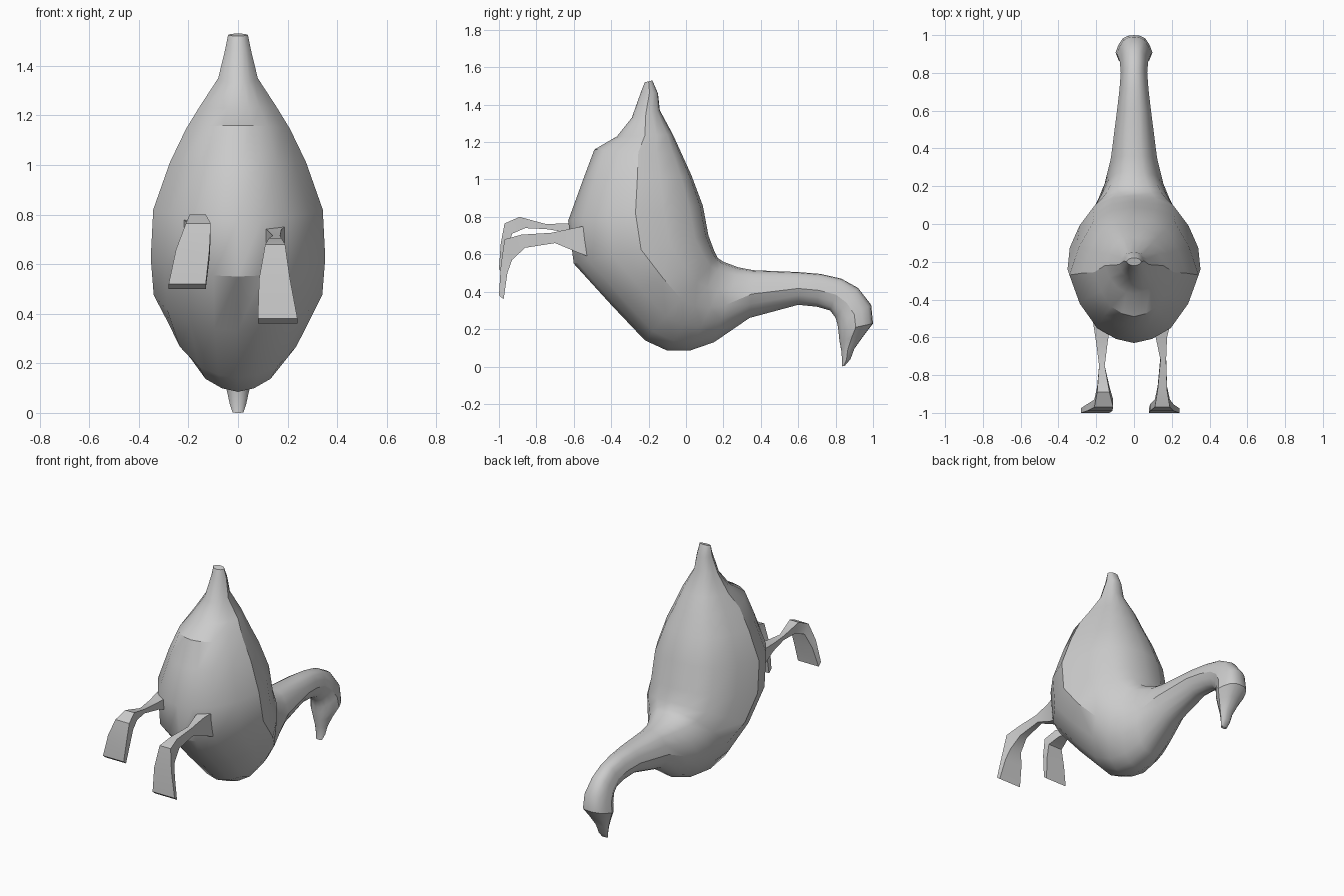
import bpy, bmesh, math

grey = bpy.data.materials.new("plain_grey")
grey.diffuse_color = (0.6, 0.6, 0.6, 1)


def loft(name, rings, angle):
    """Skin a list of closed rings and cap both ends."""
    bm = bmesh.new()
    loops = [[bm.verts.new(p) for p in ring] for ring in rings]
    n = len(loops[0])
    for a, b in zip(loops, loops[1:]):
        for i in range(n):
            j = (i + 1) % n
            bm.faces.new((a[i], a[j], b[j], b[i]))
    bm.faces.new(loops[0])
    bm.faces.new(loops[-1])
    bmesh.ops.recalc_face_normals(bm, faces=bm.faces)
    mesh = bpy.data.meshes.new(name)
    bm.to_mesh(mesh)
    bm.free()
    mesh.materials.append(grey)
    obj = bpy.data.objects.new(name, mesh)
    bpy.context.collection.objects.link(obj)
    bpy.ops.object.select_all(action='DESELECT')
    obj.select_set(True)
    bpy.context.view_layer.objects.active = obj
    bpy.ops.object.shade_smooth_by_angle(angle=math.radians(angle))
    return obj


# Half cross-section: (share of half width, share of the way from back to belly)
HALF = [(0, 0), (0.33, 0.02), (0.62, 0.10), (0.85, 0.29), (1, 0.5),
        (0.84, 0.71), (0.57, 0.89), (0.28, 0.97), (0, 1)]
SECTION = HALF + [(-w, t) for w, t in HALF[-2:0:-1]]


def body_ring(yd, zd, yv, zv, width):
    return [(w * width, yd + (yv - yd) * t, zd + (zv - zd) * t) for w, t in SECTION]


# Tail to beak: back point (y, z), belly point (y, z), half width
body = [
    (-0.18, 1.53, -0.22, 1.52, 0.04),
    (-0.15, 1.46, -0.24, 1.47, 0.052),
    (-0.14, 1.37, -0.29, 1.33, 0.08),
    (-0.07, 1.24, -0.37, 1.23, 0.155),
    (-0.02, 1.13, -0.49, 1.16, 0.21),
    (0.03, 1.02, -0.55, 1.00, 0.275),
    (0.09, 0.86, -0.63, 0.78, 0.342),
    (0.12, 0.70, -0.60, 0.55, 0.352),
    (0.15, 0.62, -0.40, 0.33, 0.34),
    (0.17, 0.58, -0.22, 0.14, 0.28),
    (0.20, 0.56, -0.10, 0.085, 0.23),
    (0.24, 0.545, 0.02, 0.085, 0.19),
    (0.28, 0.53, 0.15, 0.13, 0.155),
    (0.36, 0.515, 0.34, 0.26, 0.122),
    (0.60, 0.505, 0.60, 0.33, 0.09),
    (0.72, 0.495, 0.70, 0.32, 0.077),
    (0.83, 0.47, 0.77, 0.30, 0.07),
    (0.92, 0.42, 0.80, 0.26, 0.075),
    (0.99, 0.33, 0.81, 0.225, 0.09),
    (1.00, 0.23, 0.815, 0.19, 0.098),
    (0.95, 0.165, 0.82, 0.14, 0.07),
    (0.90, 0.095, 0.83, 0.085, 0.045),
    (0.88, 0.04, 0.835, 0.03, 0.033),
    (0.85, 0.005, 0.833, 0.0, 0.022),
]
loft("bird_body_neck_and_head", [body_ring(*r) for r in body], 32)


def leg_ring(yt, zt, yb, zb, x0, x1):
    return [(x0, yt, zt), (x1, yt, zt), (x1, yb, zb), (x0, yb, zb)]


# Legs: top edge (y, z), bottom edge (y, z), left and right x
raised = [
    (-0.50, 0.78, -0.50, 0.68, -0.22, -0.12),
    (-0.63, 0.765, -0.62, 0.715, -0.20, -0.14),
    (-0.75, 0.762, -0.75, 0.735, -0.185, -0.155),
    (-0.89, 0.80, -0.86, 0.74, -0.195, -0.13),
    (-0.97, 0.765, -0.93, 0.71, -0.21, -0.11),
    (-0.99, 0.66, -0.955, 0.62, -0.25, -0.115),
    (-1.00, 0.52, -0.975, 0.50, -0.28, -0.13),
]
lowered = [
    (-0.50, 0.76, -0.50, 0.58, 0.10, 0.20),
    (-0.60, 0.74, -0.58, 0.61, 0.115, 0.175),
    (-0.72, 0.715, -0.70, 0.66, 0.14, 0.17),
    (-0.88, 0.705, -0.86, 0.635, 0.125, 0.175),
    (-0.97, 0.68, -0.93, 0.57, 0.11, 0.19),
    (-0.99, 0.54, -0.955, 0.50, 0.085, 0.21),
    (-1.00, 0.38, -0.975, 0.36, 0.08, 0.24),
]
loft("raised_leg_and_foot", [leg_ring(*r) for r in raised], 35)
loft("lowered_leg_and_foot", [leg_ring(*r) for r in lowered], 35)
